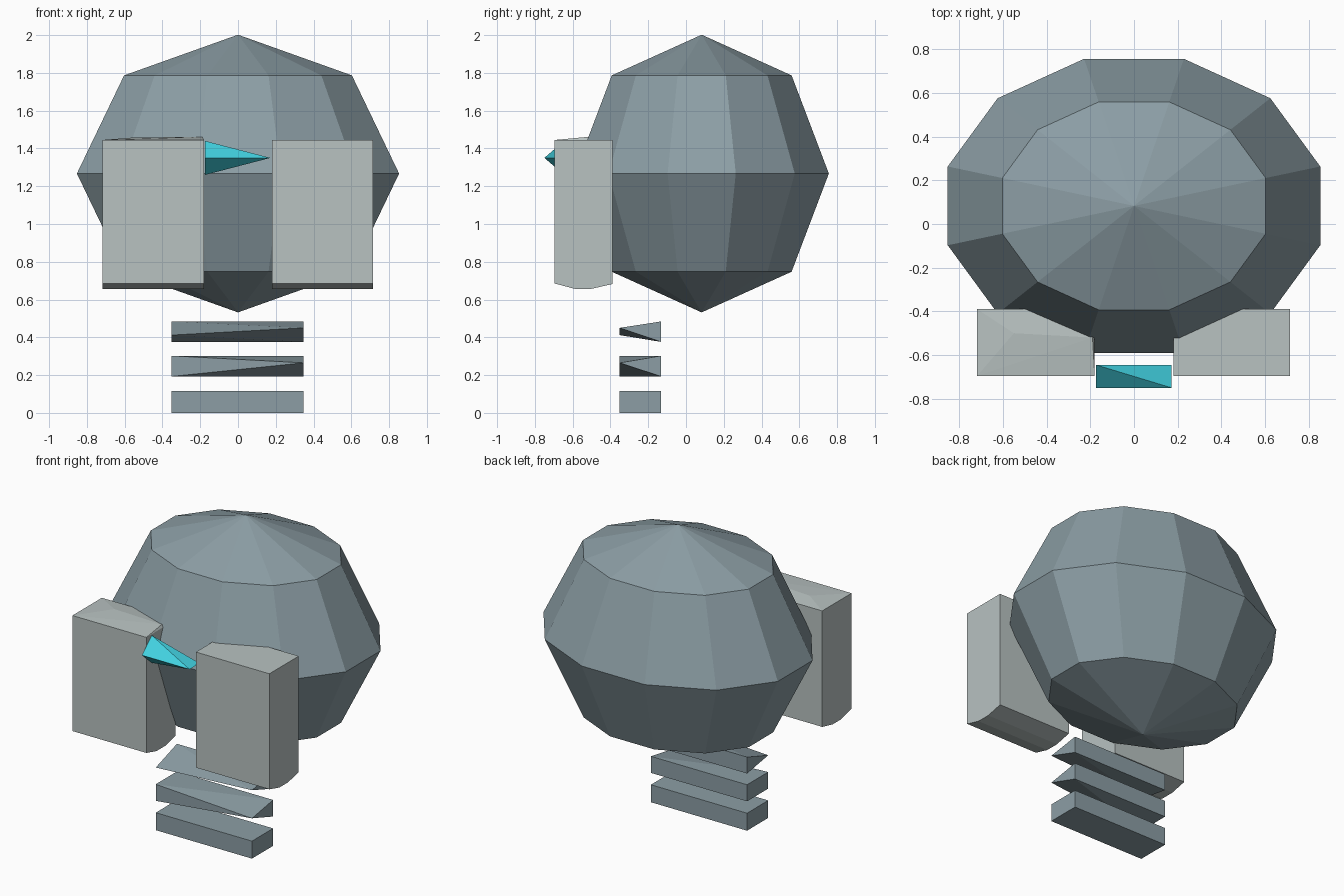
import bpy, bmesh, math
from mathutils import Matrix

if "Cube" in bpy.data.objects:
    bpy.data.objects.remove(bpy.data.objects["Cube"])


def material(name, rgb):
    m = bpy.data.materials.new(name)
    lin = [((c / 255 + 0.055) / 1.055) ** 2.4 for c in rgb]
    m.diffuse_color = (*lin, 1)
    m.use_nodes = True
    m.node_tree.nodes["Principled BSDF"].inputs["Base Color"].default_value = m.diffuse_color
    return m


STEEL = material("steel grey", (140, 158, 165))
PALE = material("pale grey", (184, 194, 193))
CYAN = material("cyan", (66, 210, 225))


def finish(name, bm, mat):
    bmesh.ops.recalc_face_normals(bm, faces=bm.faces)
    me = bpy.data.meshes.new(name)
    bm.to_mesh(me)
    bm.free()
    me.materials.append(mat)
    ob = bpy.data.objects.new(name, me)
    bpy.context.collection.objects.link(ob)
    return ob


def hull(name, points, mat):
    """Convex solid spanned by a few corner points."""
    bm = bmesh.new()
    for p in points:
        bm.verts.new(p)
    bmesh.ops.convex_hull(bm, input=bm.verts)
    bmesh.ops.dissolve_limit(bm, angle_limit=0.01, verts=bm.verts, edges=bm.edges)
    return finish(name, bm, mat)


# Faceted head: twelve sides, four bands, flats facing front and side
bm = bmesh.new()
bmesh.ops.create_uvsphere(bm, u_segments=12, v_segments=4, radius=1)
bm.transform(Matrix.Translation((0, 0.083, 1.267))
             @ Matrix.Diagonal((0.883, 0.697, 0.735, 1))
             @ Matrix.Rotation(math.radians(15), 4, 'Z'))
finish("head", bm, STEEL)

# Cheek blocks: side profile (y, z) with a slightly bowed underside
profile = [(-0.695, 0.685), (-0.59, 0.657), (-0.5, 0.657), (-0.39, 0.682),
           (-0.39, 1.445), (-0.695, 1.445)]
for name, x0, x1, ridge in (("left_block", -0.718, -0.18, True),
                            ("right_block", 0.18, 0.715, False)):
    pts = [(x, y, z) for x in (x0, x1) for y, z in profile]
    if ridge:
        pts += [(-0.55, -0.5, 1.458), (-0.19, -0.52, 1.461)]
    hull(name, pts, PALE)

# Eye: wedge tapering to a flat tip on the right
hull("eye", [(-0.175, -0.75, 1.35), (-0.175, -0.645, 1.44), (-0.175, -0.645, 1.26),
             (0.172, -0.75, 1.35), (0.172, -0.645, 1.35)], CYAN)

# Neck slats: full back faces, front edges pinched more on the higher ones
L, R, F, B = -0.352, 0.348, -0.352, -0.132
slats = (("lower_slat", 0.0, 0.115, (0.0, 0.115), (0.0, 0.115)),
         ("middle_slat", 0.193, 0.302, (0.193, 0.302), (0.265,)),
         ("upper_slat", 0.376, 0.484, (0.412,), (0.45,)))
for name, z0, z1, front_left, front_right in slats:
    pts = [(x, B, z) for x in (L, R) for z in (z0, z1)]
    pts += [(L, F, z) for z in front_left] + [(R, F, z) for z in front_right]
    hull(name, pts, STEEL)
